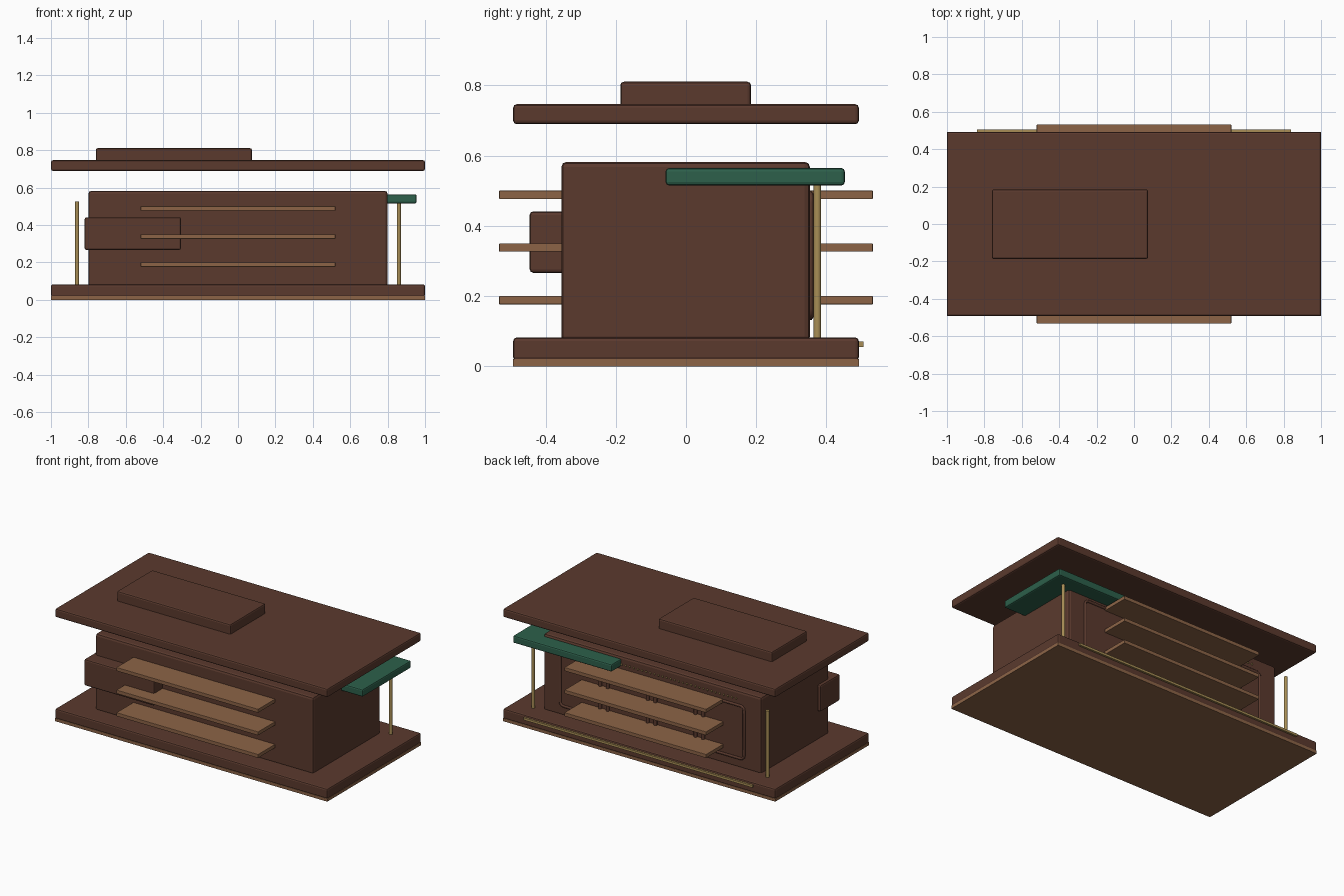
import bpy, bmesh, math

if "Cube" in bpy.data.objects:
    bpy.data.objects.remove(bpy.data.objects["Cube"])


def material(name, rgb):
    m = bpy.data.materials.new(name)
    m.diffuse_color = (*rgb, 1)
    m.use_nodes = True
    m.node_tree.nodes["Principled BSDF"].inputs["Base Color"].default_value = m.diffuse_color
    return m


BROWN = material("dark wood", (0.104, 0.042, 0.027))
TAN = material("light wood", (0.262, 0.127, 0.062))
GREEN = material("green", (0.026, 0.117, 0.070))
GOLD = material("brass", (0.392, 0.270, 0.092))


def finish(name, bm, mat, bevel=0.0):
    bmesh.ops.recalc_face_normals(bm, faces=bm.faces)
    me = bpy.data.meshes.new(name)
    bm.to_mesh(me)
    bm.free()
    me.materials.append(mat)
    ob = bpy.data.objects.new(name, me)
    bpy.context.collection.objects.link(ob)
    if bevel:
        mod = ob.modifiers.new("bevel", 'BEVEL')
        mod.width = bevel
        mod.segments = 2
    return ob


def box(name, x, y, z, mat, bevel=0.0):
    """Box from (min, max) ranges on each axis."""
    bm = bmesh.new()
    bmesh.ops.create_cube(bm, size=1)
    for v in bm.verts:
        for i, (lo, hi) in enumerate((x, y, z)):
            v.co[i] = lo if v.co[i] < 0 else hi
    return finish(name, bm, mat, bevel)


def rod(name, x, y, z0, z1, r, mat):
    bm = bmesh.new()
    bmesh.ops.create_cone(bm, cap_ends=True, segments=12, radius1=r, radius2=r, depth=z1 - z0)
    bmesh.ops.translate(bm, verts=bm.verts, vec=(x, y, (z0 + z1) / 2))
    for f in bm.faces:
        f.smooth = len(f.verts) == 4
    return finish(name, bm, mat)


# base, with the light plate under it
box("base_plate", (-1, 1), (-0.492, 0.492), (0, 0.02), TAN)
box("base", (-1, 1), (-0.492, 0.492), (0.016, 0.082), BROWN, 0.01)

# main body and side block
box("body", (-0.8, 0.8), (-0.355, 0.353), (0.07, 0.582), BROWN, 0.015)
box("front_block", (-0.82, -0.305), (-0.445, -0.24), (0.266, 0.441), BROWN, 0.01)

# floating roof slab and the block on it
box("roof", (-1, 1), (-0.492, 0.492), (0.689, 0.746), BROWN, 0.01)
box("roof_block", (-0.76, 0.075), (-0.187, 0.185), (0.735, 0.81), BROWN, 0.01)

# green corner canopy
box("canopy", (0.23, 0.955), (-0.058, 0.452), (0.515, 0.564), GREEN, 0.009)

# shelves running through the body
shelf_heights = (0.188, 0.338, 0.488)
for i, z in enumerate(shelf_heights):
    box(f"shelf_{i + 1}", (-0.52, 0.52), (-0.532, 0.532), (z - 0.012, z + 0.012), TAN, 0.002)

# paired upright pegs on the lower shelves at the back
for i, z in enumerate(shelf_heights[:2]):
    for cx in (-0.35, 0, 0.35):
        for s in (-1, 1):
            rod(f"shelf_peg_{i + 1}", cx + s * 0.028, 0.36, z + 0.01, z + 0.1, 0.011, BROWN)

# rounded moulding on the back wall
curve = bpy.data.curves.new("back_moulding", 'CURVE')
curve.dimensions = '3D'
curve.bevel_depth = 0.009
curve.bevel_resolution = 1
spline = curve.splines.new('POLY')
points = []
R = 0.025
for k, (sx, sz) in enumerate(((1, 1), (-1, 1), (-1, -1), (1, -1))):
    for j in range(4):
        a = math.radians(90 * k + 30 * j)
        points.append((sx * (0.675 - R) + R * math.cos(a),
                       0.354, 0.315 + sz * (0.175 - R) + R * math.sin(a)))
spline.points.add(len(points) - 1)
for p, co in zip(spline.points, points):
    p.co = (*co, 1)
spline.use_cyclic_u = True
curve.materials.append(BROWN)
bpy.context.collection.objects.link(bpy.data.objects.new("back_moulding", curve))

# row of small brass beads above the moulding
bm = bmesh.new()
for i in range(42):
    made = bmesh.ops.create_icosphere(bm, subdivisions=1, radius=0.007)
    bmesh.ops.translate(bm, verts=made["verts"], vec=(-0.615 + 0.03 * i, 0.354, 0.53))
finish("bead_row", bm, GOLD)

# rear pillars and base trim
for side, s, top in (("left", -1, 0.524), ("right", 1, 0.524)):
    rod(f"{side}_pillar", s * 0.86, 0.374, 0.075, top, 0.011, GOLD)
box("rear_trim", (-0.84, 0.84), (0.488, 0.505), (0.055, 0.07), GOLD)
